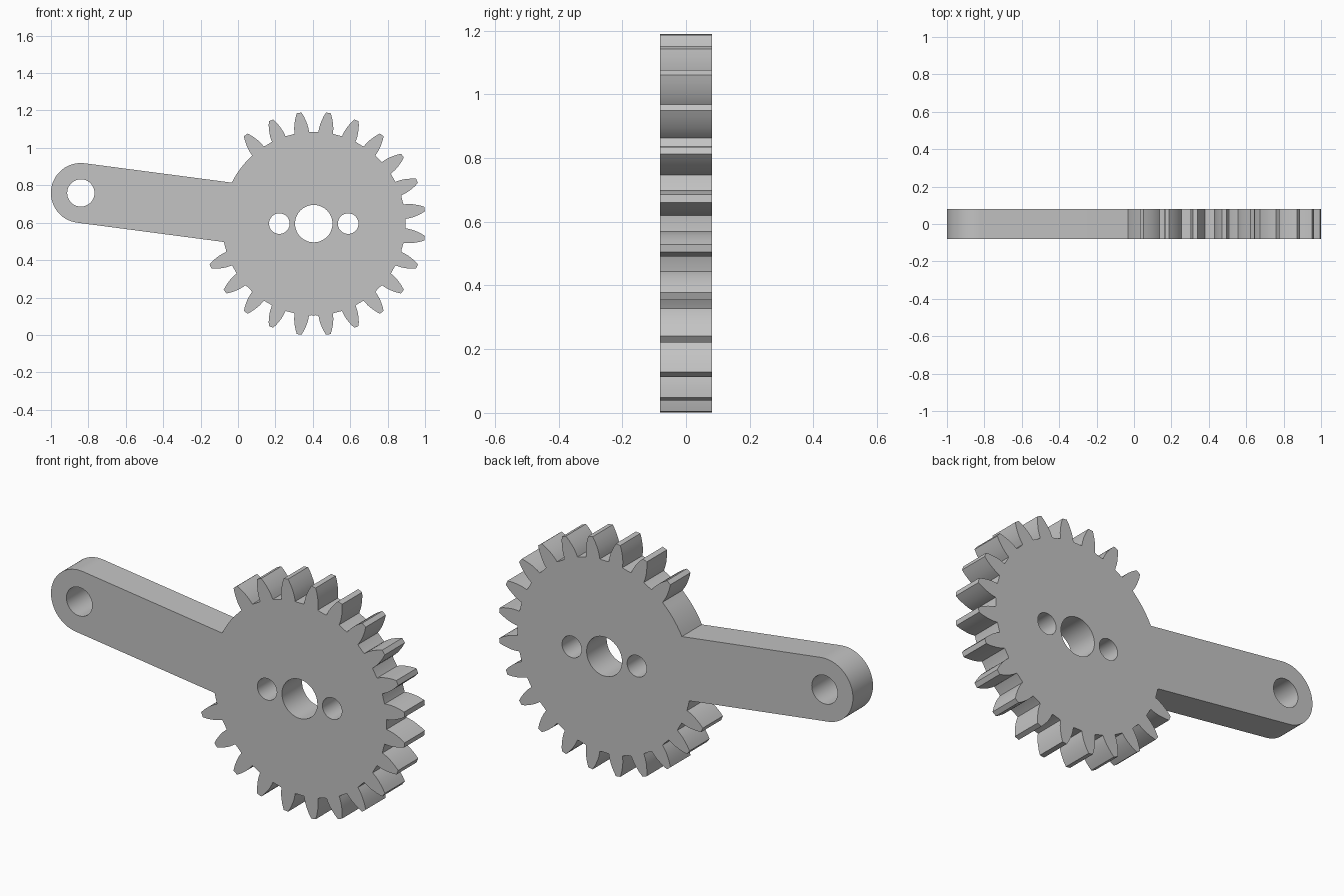
import bpy, bmesh, math
from math import radians, degrees, asin, cos, sin
from mathutils import Vector, Matrix

cube = bpy.data.objects.get("Cube")
if cube:
    bpy.data.objects.remove(cube, do_unlink=True)

GEAR = Vector((0.405, 0.595))
ROOT = 0.49
HALF_DEPTH = 0.081
PITCH = 15
FIRST, TEETH = 202.5, 20
ARM_ANGLE, ARM_LENGTH, ARM_HALF = 172.5, 1.256, 0.16
# (radius, half width) along one tooth flank, root to tip
FLANK = [(ROOT, 0.039), (0.505, 0.0385), (0.52, 0.037), (0.537, 0.034),
         (0.555, 0.029), (0.575, 0.0225), (0.5975, 0.0125)]


def polar(center, radius, angle):
    a = radians(angle)
    return center + radius * Vector((cos(a), sin(a)))


def arc(center, radius, start, end, steps):
    return [polar(center, radius, start + (end - start) * i / steps)
            for i in range(steps + 1)]


def tooth(angle):
    out = polar(Vector((0, 0)), 1, angle)
    side = Vector((-out.y, out.x))
    rising = [GEAR + out * r - side * w for r, w in FLANK]
    falling = [GEAR + out * r + side * w for r, w in reversed(FLANK)]
    return rising + falling


# Outline: toothed rim, bare rim, then the arm with its round end
half_tooth = degrees(asin(FLANK[0][1] / ROOT))
half_arm = degrees(asin(ARM_HALF / ROOT))
outline = []
for k in range(TEETH):
    angle = FIRST + k * PITCH
    outline += tooth(angle)
    if k < TEETH - 1:
        outline += arc(GEAR, ROOT, angle + half_tooth, angle + PITCH - half_tooth, 4)[1:-1]
last = FIRST + (TEETH - 1) * PITCH - 360
outline += arc(GEAR, ROOT, last + half_tooth, ARM_ANGLE - half_arm, 10)[1:]
arm_end = polar(GEAR, ARM_LENGTH, ARM_ANGLE)
outline += arc(arm_end, ARM_HALF, ARM_ANGLE - 90, ARM_ANGLE + 90, 32)
outline += arc(GEAR, ROOT, ARM_ANGLE + half_arm, FIRST - half_tooth, 4)[:-1]

# Pivot hole, shaft hole and the two small holes beside it
holes = [(arm_end, 0.073), (GEAR, 0.1)]
holes += [(GEAR + Vector((s * 0.184, 0)), 0.055) for s in (-1, 1)]
loops = [outline] + [arc(c, r, 0, 360, 48)[:-1] for c, r in holes]

# Filled and extruded flat plate
curve = bpy.data.curves.new("plate_profile", 'CURVE')
curve.dimensions = '2D'
curve.fill_mode = 'BOTH'
curve.extrude = HALF_DEPTH
for loop in loops:
    spline = curve.splines.new('POLY')
    spline.points.add(len(loop) - 1)
    for point, co in zip(spline.points, loop):
        point.co = (co.x, co.y, 0, 1)
    spline.use_cyclic_u = True
profile = bpy.data.objects.new("plate_profile", curve)
bpy.context.scene.collection.objects.link(profile)
depsgraph = bpy.context.evaluated_depsgraph_get()
mesh = bpy.data.meshes.new_from_object(profile.evaluated_get(depsgraph))
bpy.data.objects.remove(profile, do_unlink=True)

# Stand the plate upright and weld the caps to the walls
bm = bmesh.new()
bm.from_mesh(mesh)
bmesh.ops.remove_doubles(bm, verts=bm.verts, dist=0.00005)
bm.transform(Matrix.Rotation(radians(90), 4, 'X'))
bmesh.ops.recalc_face_normals(bm, faces=bm.faces)
bm.to_mesh(mesh)
bm.free()

grey = bpy.data.materials.new("plain_grey")
grey.use_nodes = True
color = (0.55, 0.55, 0.55, 1)
grey.diffuse_color = color
grey.node_tree.nodes["Principled BSDF"].inputs["Base Color"].default_value = color
mesh.materials.clear()
mesh.materials.append(grey)

gear_arm = bpy.data.objects.new("gear_with_arm", mesh)
bpy.context.scene.collection.objects.link(gear_arm)
for obj in bpy.context.selected_objects:
    obj.select_set(False)
gear_arm.select_set(True)
bpy.context.view_layer.objects.active = gear_arm
bpy.ops.object.shade_smooth_by_angle(angle=radians(30))
